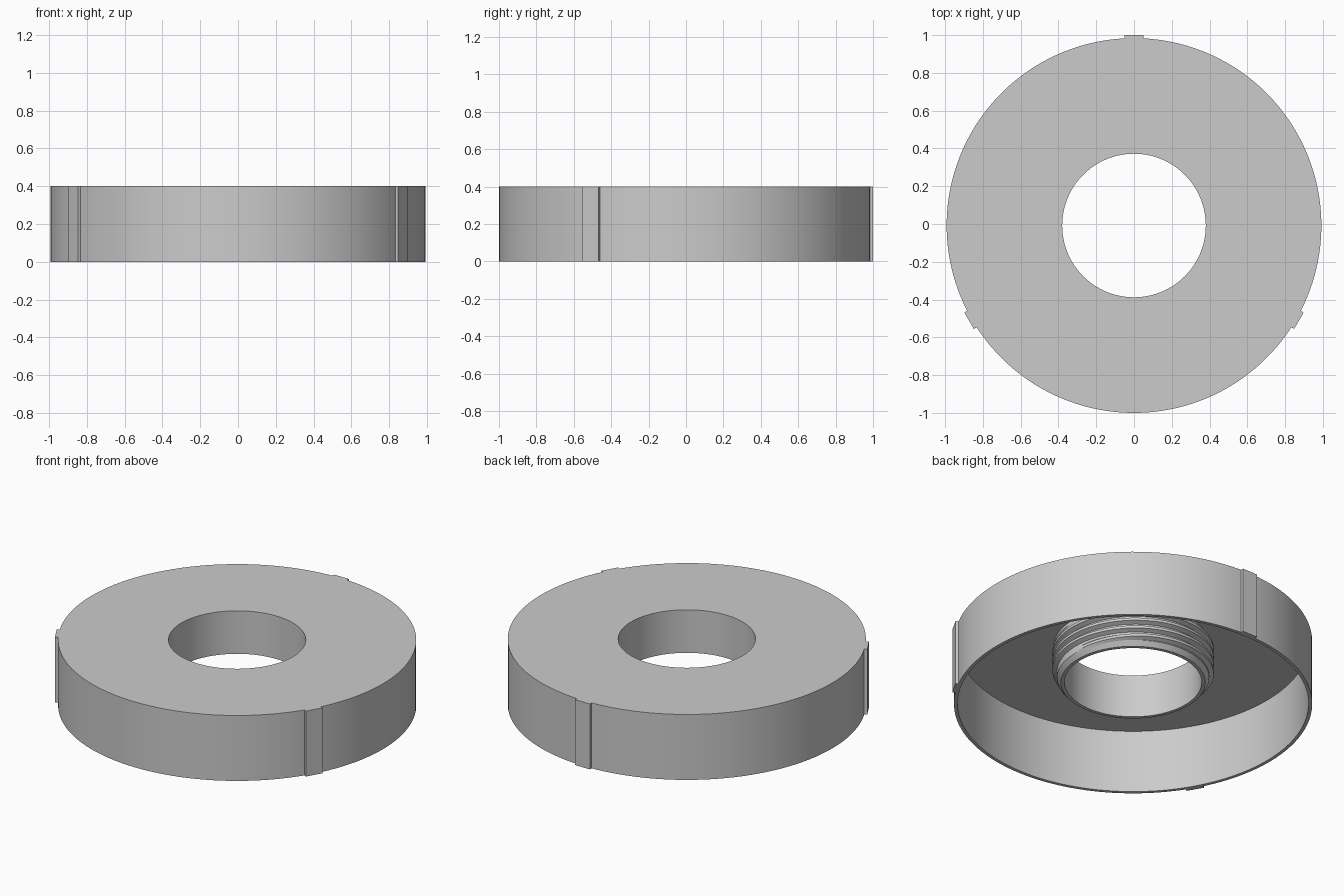
import bpy, bmesh, math
from mathutils import Matrix, Vector

cube = bpy.data.objects.get("Cube")
if cube:
    bpy.data.objects.remove(cube)

CENTRE_Y = -0.008
HEIGHT = 0.4
RIM = 0.992        # outer radius of the cap
BORE = 0.38        # radius of the central hole
ROOT = 0.422       # thread root radius
CREST = 0.447      # thread crest radius
SEGMENTS = 160

grey = bpy.data.materials.new("plain grey")
grey.use_nodes = True
grey.diffuse_color = (0.6, 0.6, 0.6, 1)
grey.node_tree.nodes["Principled BSDF"].inputs["Base Color"].default_value = (0.6, 0.6, 0.6, 1)


def finish(bm, name, smooth=True):
    bmesh.ops.recalc_face_normals(bm, faces=bm.faces)
    mesh = bpy.data.meshes.new(name)
    bm.to_mesh(mesh)
    bm.free()
    mesh.materials.append(grey)
    obj = bpy.data.objects.new(name, mesh)
    obj.location.y = CENTRE_Y
    bpy.context.collection.objects.link(obj)
    if smooth:
        bpy.ops.object.select_all(action='DESELECT')
        obj.select_set(True)
        bpy.context.view_layer.objects.active = obj
        bpy.ops.object.shade_smooth_by_angle(angle=math.radians(30))
    return obj


def bridge(bm, a, b):
    for i in range(len(a)):
        j = (i + 1) % len(a)
        bm.faces.new((a[i], a[j], b[j], b[i]))


def ring(bm, points, angle, lift=0):
    return [bm.verts.new((r * math.cos(angle), r * math.sin(angle), z + lift))
            for r, z in points]


# Hollow cap with its hanging neck, turned from one closed profile
profile = [(BORE, HEIGHT), (RIM, HEIGHT), (RIM, 0), (RIM - 0.02, 0),
           (RIM - 0.02, 0.385), (ROOT, 0.385), (ROOT, 0.165),
           (0.4, 0.137), (BORE, 0.137)]
bm = bmesh.new()
rings = [ring(bm, profile, math.tau * i / SEGMENTS) for i in range(SEGMENTS)]
for i in range(SEGMENTS):
    bridge(bm, rings[i], rings[(i + 1) % SEGMENTS])
finish(bm, "cap_shell")

# Helical thread around the neck, fading out at both ends
PITCH, TURNS, STEPS = 0.05, 4, 80
bm = bmesh.new()
rings = []
for i in range(TURNS * STEPS + 1):
    turn = i / STEPS
    fade = min(1, turn * 6 + 0.05, (TURNS - turn) * 6 + 0.05)
    tip = ROOT + (CREST - ROOT) * fade
    section = [(ROOT - 0.005, -0.022), (tip, -0.008),
               (tip, 0.008), (ROOT - 0.005, 0.022)]
    rings.append(ring(bm, section, math.tau * turn, 0.178 + PITCH * turn))
for a, b in zip(rings, rings[1:]):
    bridge(bm, a, b)
bm.faces.new(rings[0])
bm.faces.new(rings[-1])
finish(bm, "neck_thread")

# Three flat locating ribs on the outer wall
for name, degrees in (("back_rib", 90), ("right_rib", 210), ("left_rib", 330)):
    inner, outer = RIM - 0.015, 1.008
    size = Vector((outer - inner, 0.1, HEIGHT))
    bm = bmesh.new()
    bmesh.ops.create_cube(bm, size=1)
    bmesh.ops.scale(bm, vec=size, verts=bm.verts)
    bmesh.ops.translate(bm, vec=((inner + outer) / 2, 0, HEIGHT / 2), verts=bm.verts)
    bmesh.ops.rotate(bm, matrix=Matrix.Rotation(math.radians(degrees), 3, 'Z'), verts=bm.verts)
    finish(bm, name, smooth=False)
